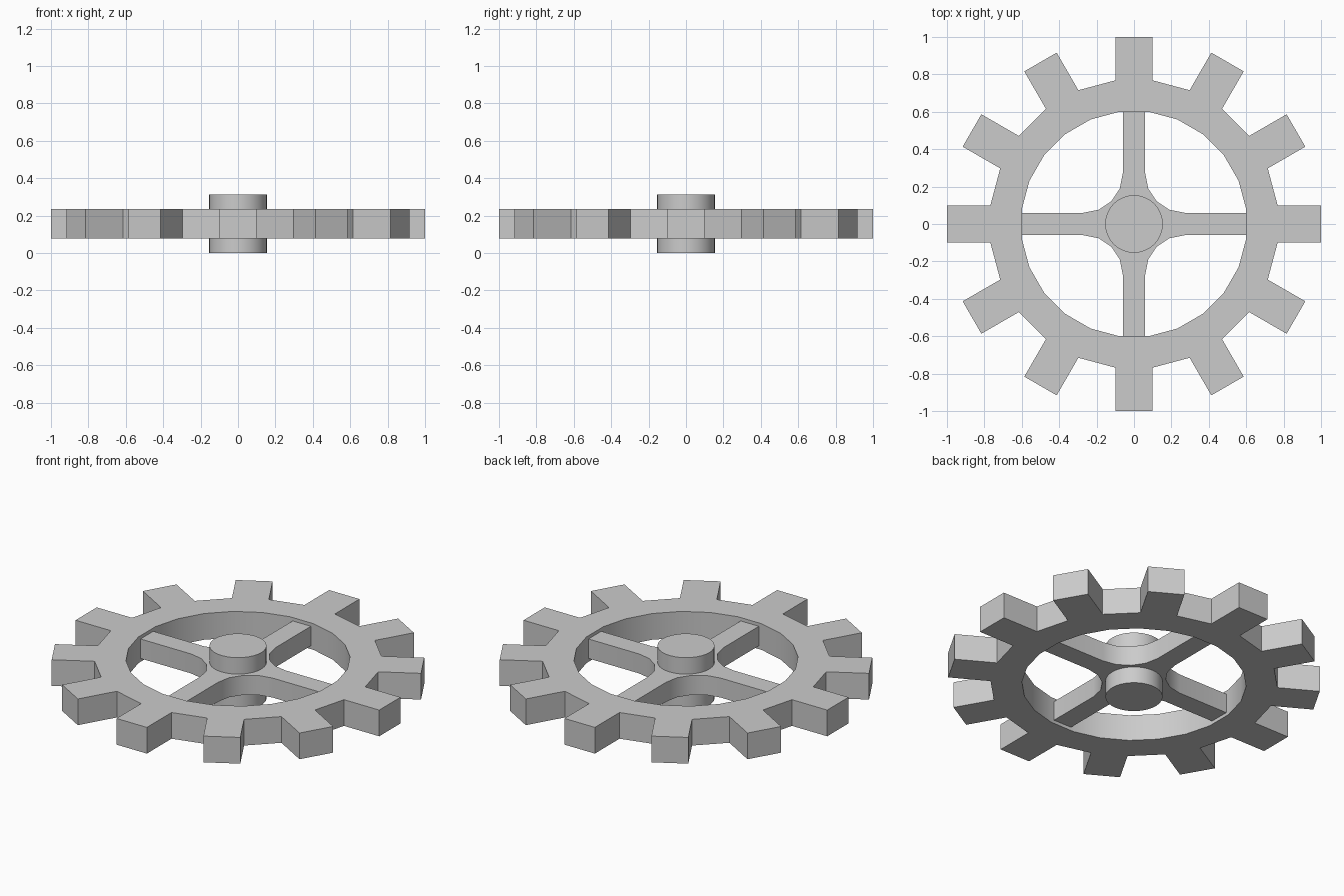
import bpy, bmesh
from math import cos, sin, pi, radians
from mathutils import Vector, Matrix

if "Cube" in bpy.data.objects:
    bpy.data.objects.remove(bpy.data.objects["Cube"])

MID_Z = 0.156


def repeat(points, count):
    """Repeat an outline section counter-clockwise around the centre."""
    return [Matrix.Rotation(i * 2 * pi / count, 2) @ Vector(p)
            for i in range(count) for p in points]


def smooth(obj):
    bpy.ops.object.select_all(action='DESELECT')
    obj.select_set(True)
    bpy.context.view_layer.objects.active = obj
    bpy.ops.object.shade_smooth_by_angle(angle=radians(30))


def prism(name, loops, height):
    """Fill outlines (later loops are holes) and extrude about MID_Z."""
    bm = bmesh.new()
    edges = []
    for loop in loops:
        vs = [bm.verts.new((x, y, MID_Z - height / 2)) for x, y in loop]
        edges += [bm.edges.new((vs[i - 1], vs[i])) for i in range(len(vs))]
    bmesh.ops.triangle_fill(bm, use_beauty=True, use_dissolve=False,
                            edges=edges, normal=(0, 0, 1))
    ext = bmesh.ops.extrude_face_region(bm, geom=bm.faces[:],
                                        use_keep_orig=True)
    top = [g for g in ext['geom'] if isinstance(g, bmesh.types.BMVert)]
    bmesh.ops.translate(bm, verts=top, vec=(0, 0, height))
    bmesh.ops.recalc_face_normals(bm, faces=bm.faces[:])
    mesh = bpy.data.meshes.new(name)
    bm.to_mesh(mesh)
    bm.free()
    obj = bpy.data.objects.new(name, mesh)
    bpy.context.collection.objects.link(obj)
    smooth(obj)
    return obj


# Toothed rim: 12 square teeth outside, 24-sided opening inside
tooth = [(0.768, -0.1), (1, -0.1), (1, 0.1), (0.768, 0.1)]
step = pi / 24
opening = repeat([(0.605 * cos(step), 0.605 * sin(step))], 24)
prism("toothed_rim", [repeat(tooth, 12), opening], 0.156)

# Four spokes joined by rounded inner corners, slightly thinner than the rim
reach = 0.605 * cos(step)
arm = [(reach, -0.06), (reach, 0.06)]
corner = 0.27
radius = corner - 0.06
for i in range(5):
    a = radians(-90 - 22.5 * i)
    arm.append((corner + radius * cos(a), corner + radius * sin(a)))
prism("spokes", [repeat(arm, 4)], 0.116)

# Central hub, projecting above and below
bpy.ops.mesh.primitive_cylinder_add(vertices=32, radius=0.154,
                                    depth=2 * MID_Z, location=(0, 0, MID_Z))
hub = bpy.context.object
hub.name = "hub"
smooth(hub)
